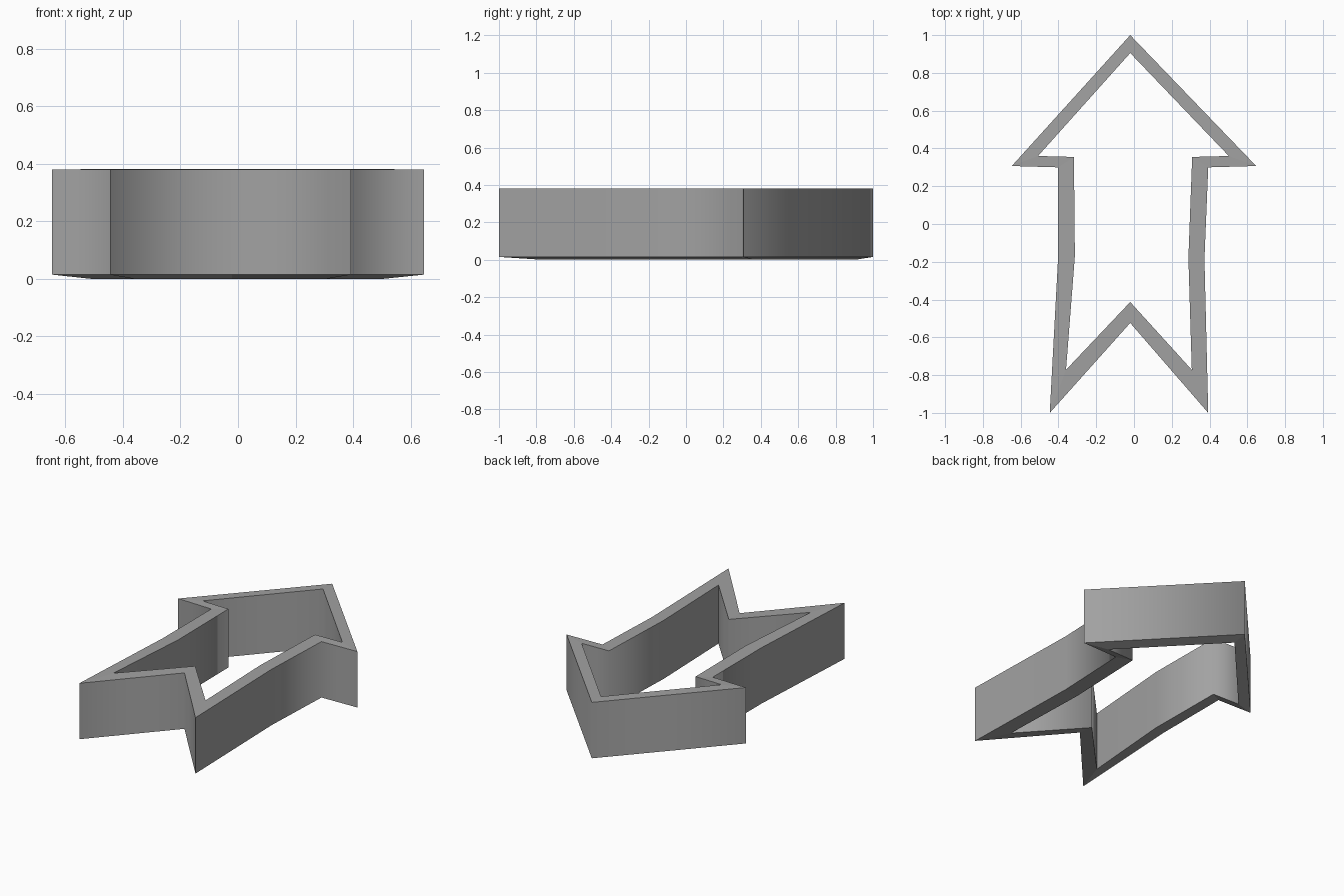
import bpy
import bmesh
import math

cube = bpy.data.objects.get("Cube")
if cube:
    bpy.data.objects.remove(cube)

# Plain grey material
grey = bpy.data.materials.new("plain grey")
grey.use_nodes = True
colour = (0.36, 0.36, 0.36, 1)
grey.diffuse_color = colour
grey.node_tree.nodes["Principled BSDF"].inputs["Base Color"].default_value = colour

# Matching wall outlines, clockwise from the arrow tip
outer = [(-0.02, 1), (0.647, 0.307), (0.393, 0.3), (0.373, -0.185), (0.393, -1),
         (-0.02, -0.524), (-0.446, -1), (-0.403, -0.2), (-0.403, 0.3), (-0.647, 0.307)]
inner = [(-0.02, 0.905), (0.502, 0.36), (0.308, 0.355), (0.288, -0.18), (0.306, -0.772),
         (-0.02, -0.413), (-0.36, -0.772), (-0.313, -0.17), (-0.318, 0.355), (-0.508, 0.36)]

# Four loops around the wall section; the underside slopes down to the inside
bm = bmesh.new()
section = [(outer, 0.015), (outer, 0.38), (inner, 0.382), (inner, 0)]
loops = [[bm.verts.new((x, y, z)) for x, y in outline] for outline, z in section]
count = len(outer)
for s in range(len(loops)):
    a, b = loops[s], loops[(s + 1) % len(loops)]
    for i in range(count):
        j = (i + 1) % count
        bm.faces.new((a[i], a[j], b[j], b[i]))
bmesh.ops.recalc_face_normals(bm, faces=bm.faces)

# Smooth walls, with crisp rims and crisp acute corners
for face in bm.faces:
    face.smooth = True
for edge in bm.edges:
    a, b = edge.verts
    upright = (a.co - b.co).xy.length < 0.001
    edge.smooth = upright and edge.calc_face_angle() < math.radians(100)

mesh = bpy.data.meshes.new("arrow_wall")
bm.to_mesh(mesh)
bm.free()
mesh.materials.append(grey)
wall = bpy.data.objects.new("arrow_wall", mesh)
bpy.context.collection.objects.link(wall)
